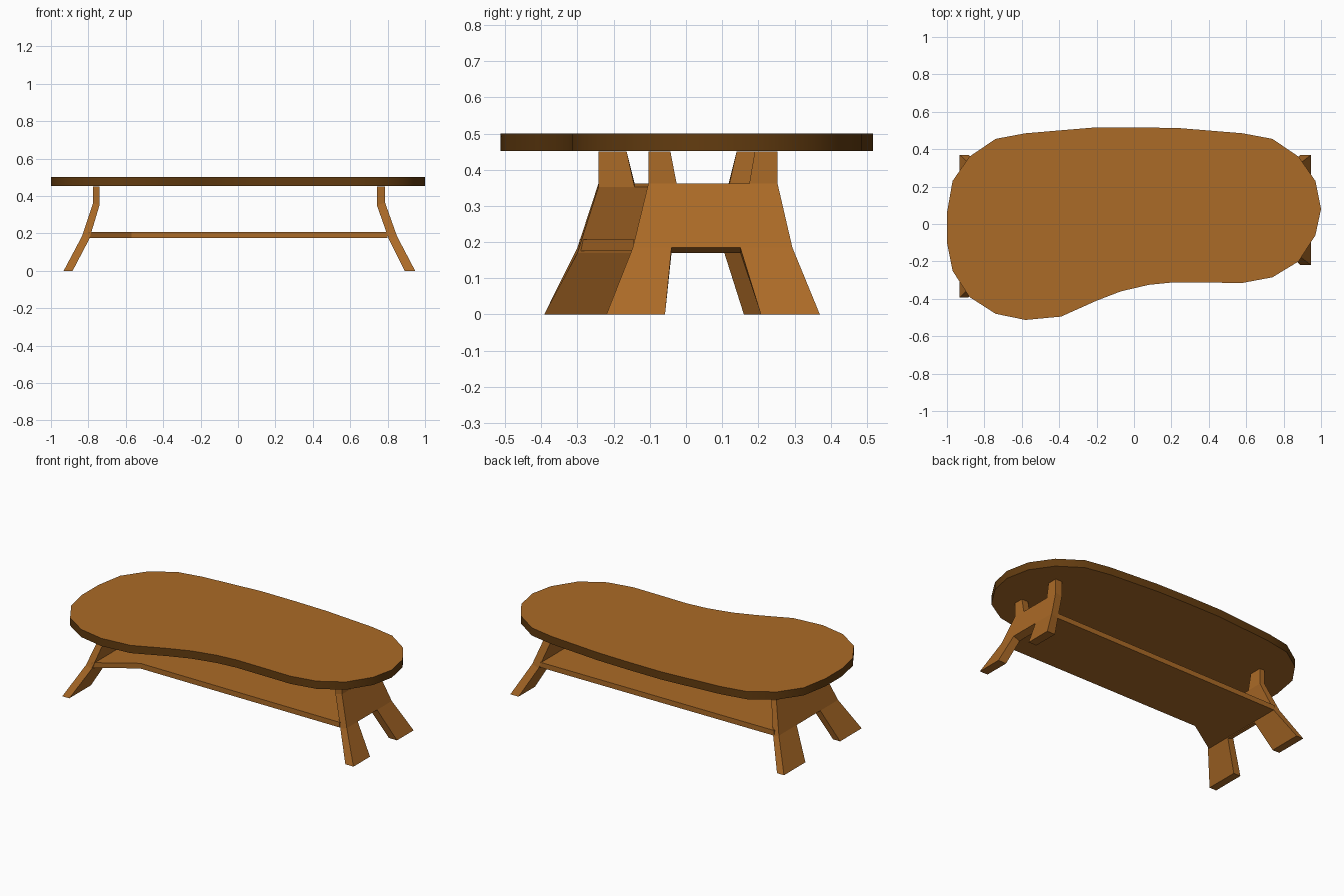
import bpy
import bmesh
import math

if "Cube" in bpy.data.objects:
    bpy.data.objects.remove(bpy.data.objects["Cube"])


def material(name, rgb):
    m = bpy.data.materials.new(name)
    m.diffuse_color = (*rgb, 1)
    m.use_nodes = True
    m.node_tree.nodes["Principled BSDF"].inputs["Base Color"].default_value = m.diffuse_color
    return m


wood = material("warm wood", (0.41, 0.145, 0.020))
dark = material("dark wood edge", (0.125, 0.045, 0.005))


def finish(name, bm, mats):
    bmesh.ops.recalc_face_normals(bm, faces=bm.faces[:])
    me = bpy.data.meshes.new(name)
    bm.to_mesh(me)
    bm.free()
    for m in mats:
        me.materials.append(m)
    ob = bpy.data.objects.new(name, me)
    bpy.context.collection.objects.link(ob)
    return ob


def slab(name, outline, z0, z1, mats):
    """Flat board: an outline extruded upward."""
    bm = bmesh.new()
    base = bm.faces.new([bm.verts.new((x, y, z0)) for x, y in outline])
    top = bmesh.ops.extrude_face_region(bm, geom=[base], use_keep_orig=True)
    bmesh.ops.translate(bm, vec=(0, 0, z1 - z0),
                        verts=[v for v in top["geom"] if isinstance(v, bmesh.types.BMVert)])
    return finish(name, bm, mats)


def end_panel(name, outer_x, inner_x, columns):
    """Bent end panel: 3x3 grid of cells, with notches at top and bottom middle."""
    z_outer = (0.45, 0.362, 0.185, 0)
    z_inner = (0.45, 0.352, 0.170, 0)
    bm = bmesh.new()
    grids = []
    for xs, zs in ((outer_x, z_outer), (inner_x, z_inner)):
        grids.append([[bm.verts.new((xs[r], y, zs[r])) for y in columns[r]] for r in range(4)])
    a, b = grids
    for r in range(3):
        for c in range(3):
            if c == 1 and r != 1:
                continue
            for g in grids:
                bm.faces.new((g[r][c], g[r][c + 1], g[r + 1][c + 1], g[r + 1][c]))
    # close the rim between the outer and inner skins
    twin = {a[r][c]: b[r][c] for r in range(4) for c in range(4)}
    rim = [e.verts[:] for e in bm.edges if e.is_boundary and e.verts[0] in twin]
    for v, w in rim:
        bm.faces.new((v, w, twin[w], twin[v]))
    return finish(name, bm, [wood])


# kidney-shaped table top with a darker rim
outline = [(-1, .06), (-.97, .23), (-.88, .36), (-.74, .455), (-.58, .485), (-.2, .517),
           (.03, .517), (.25, .512), (.58, .485), (.74, .455), (.88, .36), (.97, .23),
           (1, .08), (.97, -.06), (.88, -.2), (.74, -.285), (.58, -.315), (.21, -.312),
           (.08, -.325), (-.07, -.36), (-.2, -.41), (-.39, -.495), (-.58, -.513),
           (-.74, -.48), (-.88, -.39), (-.97, -.25), (-1, -.1)]
top = slab("table_top", outline, 0.452, 0.5, [wood, dark])
for p in top.data.polygons:
    p.material_index = 1 if abs(p.normal.z) < 0.5 else 0
bpy.context.view_layer.objects.active = top
top.select_set(True)
bpy.ops.object.shade_smooth_by_angle(angle=math.radians(40))

# left end is wider, right end narrower
end_panel("left_legs", (-.775, -.775, -.834, -.932), (-.74, -.74, -.795, -.884),
          [(-.242, -.164, .14, .22), (-.242, -.142, .118, .22),
           (-.30, -.126, .106, .28), (-.392, -.18, .16, .37)])
end_panel("right_legs", (.787, .787, .850, .947), (.742, .742, .806, .891),
          [(-.104, -.043, .19, .253), (-.104, -.026, .175, .253),
           (-.147, -.04, .15, .294), (-.22, -.058, .207, .37)])

# shelf between the ends, with an angled front left corner
slab("shelf", [(-.80, -.295), (-.57, -.145), (.80, -.145), (.80, .288), (-.80, .278)],
     0.175, 0.207, [wood])
